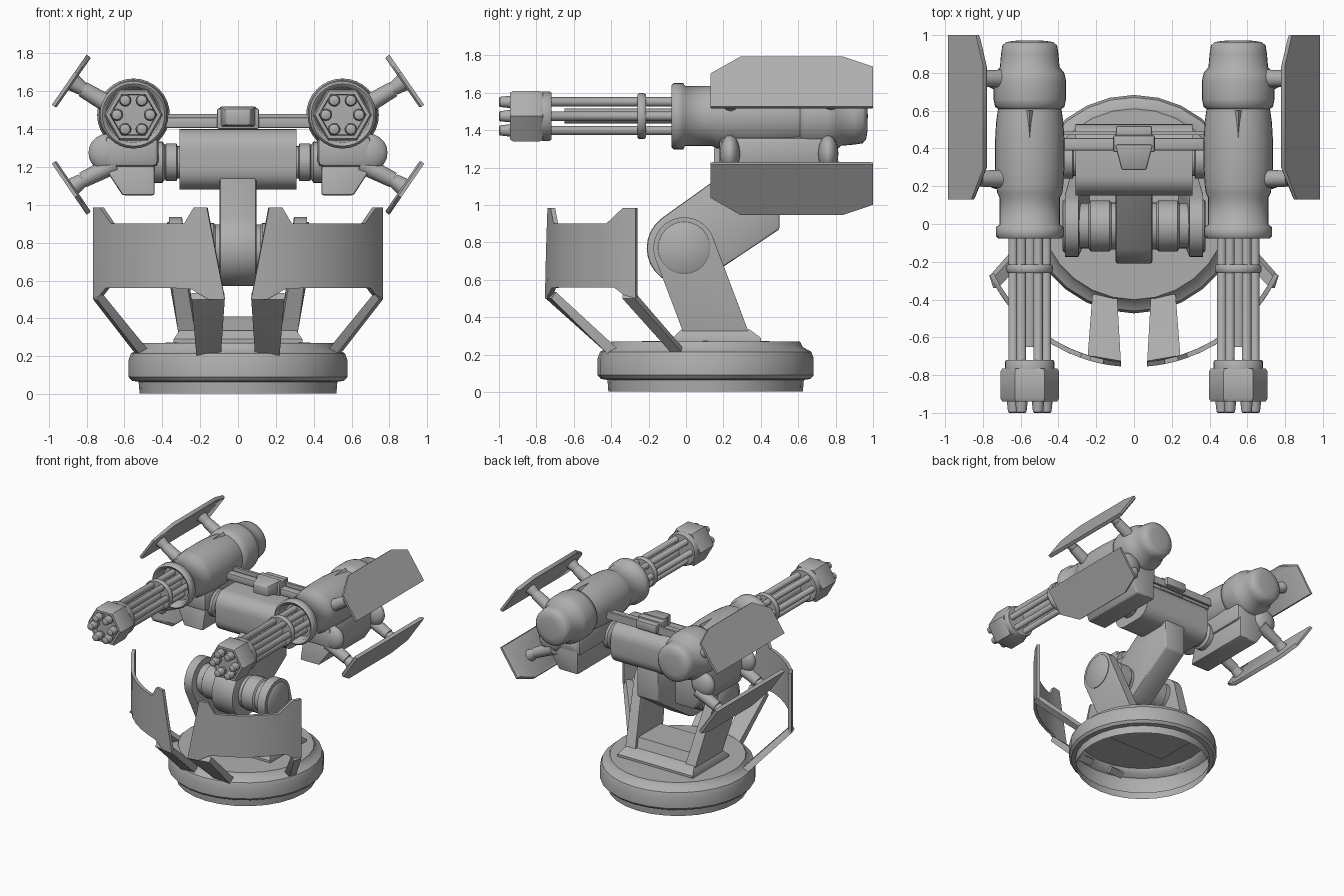
import bpy, bmesh, math
from mathutils import Vector

if "Cube" in bpy.data.objects:
    bpy.data.objects.remove(bpy.data.objects["Cube"])

grey = bpy.data.materials.new("plain_grey")
grey.diffuse_color = (0.43, 0.43, 0.43, 1)
grey.use_nodes = True
grey.node_tree.nodes["Principled BSDF"].inputs["Base Color"].default_value = grey.diffuse_color


def finish(name, bm, angle=40):
    bmesh.ops.recalc_face_normals(bm, faces=bm.faces)
    me = bpy.data.meshes.new(name)
    bm.to_mesh(me)
    bm.free()
    me.materials.append(grey)
    ob = bpy.data.objects.new(name, me)
    bpy.context.collection.objects.link(ob)
    bpy.ops.object.select_all(action='DESELECT')
    ob.select_set(True)
    bpy.context.view_layer.objects.active = ob
    bpy.ops.object.shade_smooth_by_angle(angle=math.radians(angle))
    return ob


def hull(name, pts, bevel=0.0, seg=2):
    """Convex solid around the points, with optional rounded edges."""
    bm = bmesh.new()
    for p in pts:
        bm.verts.new(p)
    bmesh.ops.convex_hull(bm, input=bm.verts)
    loose = [v for v in bm.verts if not v.link_faces]
    bmesh.ops.delete(bm, geom=loose, context='VERTS')
    bmesh.ops.dissolve_limit(bm, angle_limit=0.02, verts=bm.verts, edges=bm.edges)
    if bevel:
        edges = [e for e in bm.edges if e.calc_face_angle(0) > 0.45]
        bmesh.ops.bevel(bm, geom=edges, offset=bevel, segments=seg,
                        profile=0.5, affect='EDGES', clamp_overlap=True)
    return finish(name, bm)


def box(name, x0, x1, y0, y1, z0, z1, bevel=0.0, seg=2):
    return hull(name, [(x, y, z) for x in (x0, x1) for y in (y0, y1)
                       for z in (z0, z1)], bevel, seg)


def lathe(name, profile, axis, centre, n=24, angle=40):
    """Revolve (radius, position along axis) pairs about an axis."""
    bm = bmesh.new()
    rings = []
    for r, t in profile:
        ring = []
        for i in range(n):
            a = 2 * math.pi * i / n
            c, s = r * math.cos(a), r * math.sin(a)
            p = {'X': (t, c, s), 'Y': (c, t, s), 'Z': (c, s, t)}[axis]
            ring.append(bm.verts.new(Vector(p) + Vector(centre)))
        rings.append(ring)
    for a, b in zip(rings, rings[1:]):
        for i in range(n):
            bm.faces.new((a[i], a[(i + 1) % n], b[(i + 1) % n], b[i]))
    bmesh.ops.remove_doubles(bm, verts=bm.verts, dist=1e-5)
    return finish(name, bm, angle)


def rod(name, a, b, r0, r1, n=12):
    """Tapered round rod between two points."""
    a, b = Vector(a), Vector(b)
    q = (b - a).to_track_quat('Z', 'Y')
    pts = []
    for p, r in ((a, r0), (b, r1)):
        for i in range(n):
            t = 2 * math.pi * i / n
            pts.append(p + q @ Vector((r * math.cos(t), r * math.sin(t), 0)))
    return hull(name, pts)


def circle_yz(y, z, r, n=28):
    return [(y + r * math.cos(2 * math.pi * i / n),
             z + r * math.sin(2 * math.pi * i / n)) for i in range(n)]


# open-bottomed turntable base, a single shell
lathe("base", [(.52, .003), (.525, .065), (.56, .07), (.578, .09), (.578, .18),
               (.565, .215), (.52, .24), (.505, .27), (0, .275)],
      'Z', (0, .105, 0), 28)

# pedestal foot and web
hull("pedestal_foot", [(x, y, z) for x in (-.34, .34) for y in (-.07, .40) for z in (.265, .29)]
     + [(x, y, .335) for x in (-.31, .31) for y in (-.025, .34)])
hull("pedestal_web", [(x, y, .3) for x in (-.28, .28) for y in (.0, .32)]
     + [(x, y, .41) for x in (-.28, .28) for y in (-.01, .28)])

# central lifting arm
hull("lift_arm", [(x, y, z) for x in (-.097, .097)
                  for y, z in circle_yz(-.01, .77, .2)
                  + [(.15, 1.13), (.5, .87), (.5, 1.14), (.24, 1.19)]], .012)

# cross body between the guns: rounded section, square ends
section = [p for y in (.255, .425) for z in (1.185, 1.295) for p in circle_yz(y, z, .105, 24)]
hull("cross_body", [(x, y, z) for x in (-.31, .31) for y, z in section])

# crossbar and sensor
box("crossbar_front", -.42, .42, .39, .455, 1.405, 1.46, .008)
box("crossbar_back", -.42, .42, .47, .49, 1.42, 1.48)
box("sensor_mount", -.11, .11, .38, .47, 1.4, 1.51, .01)
box("sensor_back", -.095, .095, .46, .52, 1.43, 1.5, .01)
hull("sensor_head", [(x, .42, z) for x in (-.1, .1) for z in (1.41, 1.52)]
     + [(x, .285, z) for x in (-.065, .065) for z in (1.42, 1.5)], .01)

R, CY = .845, .088      # shield curve


def shield_y(x):
    return CY - math.sqrt(R * R - x * x)


for s in (1, -1):
    side = "right" if s > 0 else "left"

    # pedestal uprights with hinge
    hull("upright_" + side,
         [(s * x, y, z) for x in (.295, .365) for y, z in circle_yz(-.01, .77, .165)]
         + [(s * x, y, .32) for x in (.225, .315) for y in (-.015, .335)])
    lathe("hinge_" + side, [(0, .08 * s), (.125, .08 * s), (.125, .12 * s), (.135, .13 * s),
                            (.135, .23 * s), (.12, .24 * s), (.12, .3 * s)],
          'X', (0, -.01, .77))
    lathe("hinge_cap_" + side, [(.14, .34 * s), (.14, .37 * s), (.13, .378 * s), (0, .378 * s)],
          'X', (0, -.01, .77))

    # body to gun connector
    lathe("connector_" + side, [(0, .29 * s), (.085, .29 * s), (.085, .32 * s), (.1, .325 * s),
                                (.1, .38 * s), (.09, .385 * s), (.11, .4 * s),
                                (.11, .46 * s), (0, .46 * s)], 'X', (0, .34, 1.225))
    section = [(.44, 1.05), (.61, 1.05), (.695, 1.18), (.695, 1.31), (.44, 1.31)]
    hull("gun_mount_" + side, [(s * x, y, z) for x, z in section
                               for y in (.17 + .25 * (z - 1.05), .77)], .012)
    box("mount_saddle_" + side, *sorted((s * .42, s * .705)), .18, .77, 1.2, 1.365, .03)

    # gun body with rounded rear
    gx, gz = s * .552, 1.475
    lathe("gun_body_" + side,
          [(0, .01), (.135, .01), (.145, -.065), (.165, -.078), (.178, -.065),
           (.178, -.015), (.16, -.005), (.16, .14), (.172, .165), (.177, .2),
           (.184, .3), (.184, .44), (.178, .54), (.168, .61), (.184, .62),
           (.192, .66), (.192, .76), (.183, .8), (.158, .83), (.152, .9),
           (.145, .945), (.125, .963), (.08, .97), (0, .972)], 'Y', (gx, 0, gz), 32, 62)
    hull("gun_fin_" + side, [(gx + x, y, gz + z) for x, y, z in
                             ((-.03, .6, .15), (.03, .6, .15), (0, .6, .192), (0, .38, .178))])

    # rotary barrels
    for i in range(6):
        a = math.pi * i / 3
        c = (gx + .088 * math.cos(a), 0, gz + .088 * math.sin(a))
        lathe(f"barrel_{side}_{i}", [(0, .02), (.025, .02), (.025, -.93), (.033, -.94),
                                     (.027, -.995), (.02, -1), (0, -1)], 'Y', c, 12)
    lathe("barrel_shaft_" + side, [(0, .02), (.04, .02), (.04, -.65), (0, -.65)],
          'Y', (gx, 0, gz), 12)
    lathe("barrel_ring_" + side, [(0, -.215), (.115, -.215), (.123, -.225), (.123, -.25),
                                  (.115, -.26), (0, -.26)], 'Y', (gx, 0, gz))
    lathe("muzzle_collar_" + side, [(0, -.72), (.125, -.72), (.132, -.73),
                                    (.132, -.77), (0, -.77)], 'Y', (gx, 0, gz))
    lathe("muzzle_housing_" + side, [(0, -.765), (.145, -.765), (.155, -.78), (.155, -.925),
                                     (.145, -.94), (.125, -.94), (.12, -.91), (0, -.91)],
          'Y', (gx, 0, gz), 6)

    # armour plates on struts, above and below
    for level, z_out, z_in, z_root in (("upper", 1.52, 1.785, 1.51), ("lower", 1.225, .955, 1.215)):
        out, inn = Vector((.972, 0, z_out)), Vector((.788, 0, z_in))
        d = inn - out
        normal = Vector((-abs(d.z), 0, -d.x * (-1 if level == "upper" else 1))).normalized()
        outline = [(.13, 0), (1, 0), (1, .8), (.84, 1), (.29, 1), (.13, .66)]
        pts = []
        for y, v in outline:
            for k, shrink in ((-.014, 1), (.004, 1), (.014, .97)):
                p = out + d * (.5 + (v - .5) * shrink) + normal * k
                pts.append((s * p.x, .565 + (y - .565) * shrink, p.z))
        hull(f"{level}_plate_{side}", pts)
        mid = (out + inn) / 2
        for j, y in enumerate((.24, .77)):
            tip = (s * mid.x, y, mid.z)
            neck = (s * (mid.x - .06), y, mid.z + normal.z * .06 / abs(normal.x))
            root = (s * .65, y, z_root)
            rod(f"{level}_strut_{side}_{j}", root, neck, .05, .042)
            rod(f"{level}_strut_pad_{side}_{j}", neck, tip, .036, .05)

    # flattened strut knuckles
    for j, y in enumerate((.235, .76)):
        prof = [(.1 * math.sin(math.pi * i / 10),
                 s * (.69 - .1 * math.cos(math.pi * i / 10))) for i in range(11)]
        ob = lathe(f"knuckle_{side}_{j}", prof, 'X', (0, 0, 0), 20)
        ob.scale = (1, .55, 1)
        ob.location = (0, y, 1.275)

    # curved front shield: columns of (x low, z low, x high, z high)
    cols = [(.07, .5, .165, .985), (.155, .5, .235, .985), (.25, .555, .285, .9),
            (.34, .56, .36, .9), (.43, .56, .44, .9), (.52, .56, .53, .9),
            (.6, .56, .61, .9), (.70, .56, .67, .9), (.735, .515, .73, .985),
            (.765, .5, .765, .985)]
    bm = bmesh.new()
    grid = []
    for xa, za, xb, zb in cols:
        col = []
        for k in range(5):
            f = k / 4
            x = xa + (xb - xa) * f
            y, z = shield_y(x), za + (zb - za) * f
            inward = (Vector((0, CY)) - Vector((x, y))).normalized() * .025
            col.append((bm.verts.new((s * x, y, z)),
                        bm.verts.new((s * (x + inward.x), y + inward.y, z))))
        grid.append(col)
    for a, b in zip(grid, grid[1:]):
        for k in range(4):
            for m in (0, 1):
                bm.faces.new((a[k][m], b[k][m], b[k + 1][m], a[k + 1][m]))
        for k in (0, 4):
            bm.faces.new((a[k][0], a[k][1], b[k][1], b[k][0]))
    for col in (grid[0], grid[-1]):
        for k in range(4):
            bm.faces.new((col[k][0], col[k][1], col[k + 1][1], col[k + 1][0]))
    finish("shield_" + side, bm)

    # shield legs
    hull("inner_leg_" + side, [(s * x, y, z) for x, y, z in
         ((.07, -.75, .5), (.07, -.725, .535), (.245, -.695, .535), (.245, -.72, .5),
          (.09, -.42, .205), (.09, -.37, .235), (.22, -.37, .235), (.22, -.42, .205))])
    hull("outer_leg_" + side, [(s * x, y, z) for x, y, z in
         ((.765, -.275, .5), (.735, -.275, .535), (.72, -.34, .535), (.745, -.34, .5),
          (.54, -.02, .21), (.50, -.02, .24), (.48, -.08, .24), (.52, -.08, .21))])
